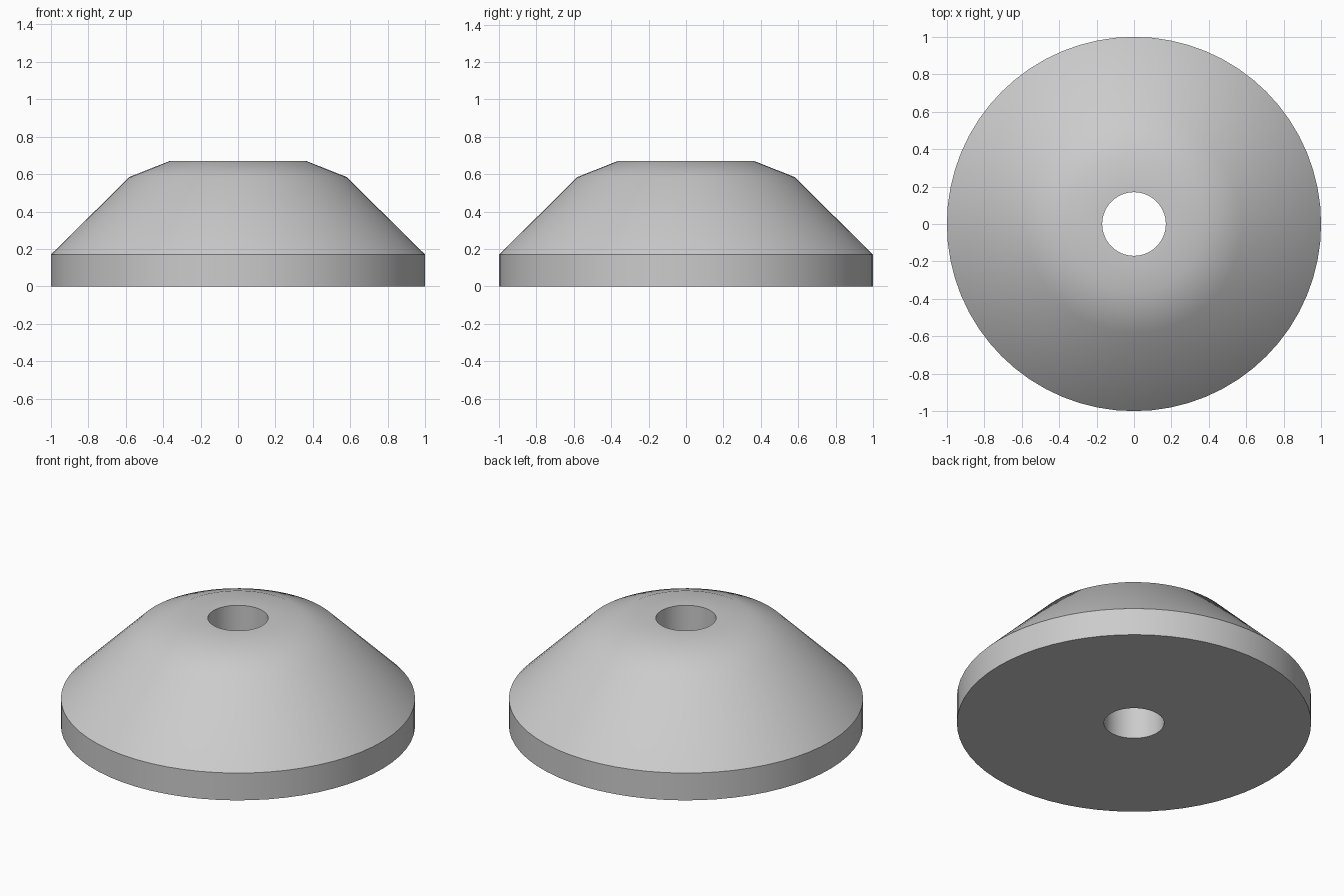
import bpy
import bmesh
import math
from mathutils import Vector

cube = bpy.data.objects.get("Cube")
if cube:
    bpy.data.objects.remove(cube, do_unlink=True)

SEGMENTS = 64
BORE = 0.17      # radius of the central hole
RIM = 0.17       # height of the straight rim
TOP = 0.67       # height of the flat top

# Light grey material
grey = bpy.data.materials.new("light grey")
grey.use_nodes = True
colour = (0.6, 0.6, 0.6, 1)
grey.diffuse_color = colour
grey.node_tree.nodes["Principled BSDF"].inputs["Base Color"].default_value = colour

# Closed cross-section: base, rim, cone, shoulder, flat top, bore
profile = [(BORE, 0), (1, 0), (1, RIM), (0.58, 0.585), (0.365, TOP), (BORE, TOP)]

bm = bmesh.new()
verts = [bm.verts.new((r, 0, z)) for r, z in profile]
edges = [bm.edges.new((v, verts[(i + 1) % len(verts)])) for i, v in enumerate(verts)]
bmesh.ops.spin(bm, geom=verts + edges, cent=Vector(), axis=Vector((0, 0, 1)),
               angle=math.tau, steps=SEGMENTS, use_duplicate=False)
bmesh.ops.remove_doubles(bm, verts=bm.verts, dist=0.0001)
bmesh.ops.recalc_face_normals(bm, faces=bm.faces)

mesh = bpy.data.meshes.new("conical_washer")
bm.to_mesh(mesh)
bm.free()
mesh.materials.append(grey)
washer = bpy.data.objects.new("conical_washer", mesh)
bpy.context.collection.objects.link(washer)

# Blend the shoulder smoothly, keep the rim and bore edges crisp
bpy.ops.object.select_all(action="DESELECT")
washer.select_set(True)
bpy.context.view_layer.objects.active = washer
bpy.ops.object.shade_smooth_by_angle(angle=math.radians(30))
